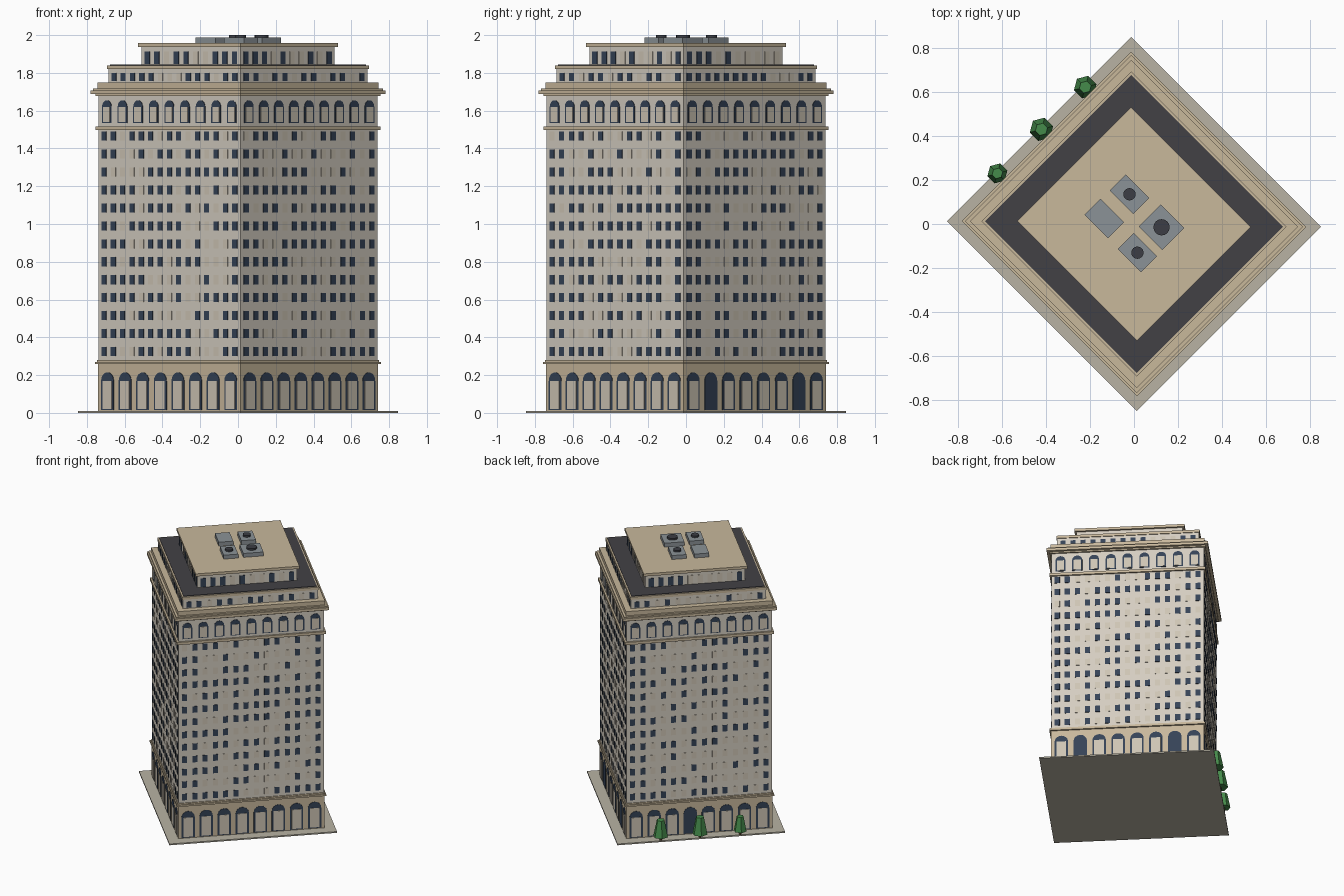
import bpy, bmesh, math, random
from mathutils import Matrix, Vector

if "Cube" in bpy.data.objects:
    bpy.data.objects.remove(bpy.data.objects["Cube"])

random.seed(4)
TURN = Matrix.Rotation(math.radians(45), 4, 'Z')   # whole block stands diagonally
R2 = math.sqrt(2)


def mat(name, r, g, b):
    m = bpy.data.materials.new(name)
    m.diffuse_color = (r, g, b, 1)
    m.use_nodes = True
    m.node_tree.nodes["Principled BSDF"].inputs["Base Color"].default_value = m.diffuse_color
    return m


WALL = mat("pale_stone", 0.66, 0.61, 0.53)
TAN = mat("tan_stone", 0.58, 0.48, 0.33)
GLASS = mat("dark_glass", 0.035, 0.055, 0.095)
LIT = mat("pale_blind", 0.62, 0.56, 0.46)
ROOF = mat("dark_roof", 0.055, 0.053, 0.06)
PAVE = mat("paving", 0.48, 0.45, 0.37)
METAL = mat("grey_metal", 0.26, 0.29, 0.31)
FAN = mat("dark_metal", 0.045, 0.048, 0.058)
LEAF = mat("leaf_green", 0.06, 0.26, 0.07)
BARK = mat("bark", 0.12, 0.07, 0.035)


def finish(bm, name, material):
    bm.transform(TURN)
    bmesh.ops.recalc_face_normals(bm, faces=bm.faces)
    me = bpy.data.meshes.new(name)
    bm.to_mesh(me)
    bm.free()
    ob = bpy.data.objects.new(name, me)
    me.materials.append(material)
    bpy.context.collection.objects.link(ob)
    return ob


def halves(d):
    """Half sizes of a tier from its half diagonal (slightly oblong plan)."""
    return d / R2 - 0.009, d / R2 + 0.009


def add_box(bm, c, s, m=Matrix()):
    bmesh.ops.create_cube(bm, size=1, matrix=m @ Matrix.Translation(c) @ Matrix.Diagonal((*s, 1)))


def tier(name, d, z0, z1, material):
    hu, hv = halves(d)
    bm = bmesh.new()
    add_box(bm, (0, 0, (z0 + z1) / 2), (2 * hu, 2 * hv, z1 - z0))
    finish(bm, name, material)


def add_cone(bm, x, y, z0, z1, r1, r2, n):
    bmesh.ops.create_cone(bm, cap_ends=True, segments=n, radius1=r1, radius2=r2, depth=z1 - z0,
                          matrix=Matrix.Translation((x, y, (z0 + z1) / 2)))


def sides(d):
    """For each wall: index, matrix (x along wall, -y outward), wall width."""
    hu, hv = halves(d)
    for k in range(4):
        dist, width = (hv, 2 * hu) if k % 2 == 0 else (hu, 2 * hv)
        yield k, Matrix.Rotation(k * math.pi / 2, 4, 'Z') @ Matrix.Translation((0, -dist, 0)), width


def add_arch(bm, m, x, z0, z1, w, depth):
    r = w / 2
    pts = [(x - r, z0), (x + r, z0)]
    pts += [(x + r * math.cos(a * math.pi / 8), z1 - r + r * math.sin(a * math.pi / 8)) for a in range(9)]
    f = bm.faces.new([bm.verts.new(m @ Vector((px, 0.002, pz))) for px, pz in pts])
    ext = bmesh.ops.extrude_face_region(bm, geom=[f])
    shift = m.to_3x3() @ Vector((0, -depth - 0.002, 0))
    bmesh.ops.translate(bm, vec=shift, verts=[v for v in ext["geom"] if isinstance(v, bmesh.types.BMVert)])


def arcade(name, d, n, z0, z1, w, panel_w, doors=()):
    dark, pale = bmesh.new(), bmesh.new()
    for k, m, width in sides(d):
        for i in range(n):
            x = (i + 0.5 - n / 2) * (width - 0.01) / n
            add_arch(dark, m, x, z0, z1, w, 0.003)
            if (k, i) not in doors:
                top = z1 - w / 2
                add_box(pale, (x, -0.002, (z0 + 0.006 + top) / 2), (panel_w, 0.007, top - z0 - 0.006), m)
    finish(dark, name + "_arches", GLASS)
    finish(pale, name + "_panels", LIT)


def windows(name, d, counts, rows, w, h):
    dark, pale = bmesh.new(), bmesh.new()
    for k, m, width in sides(d):
        n = counts[k % 2]
        for z in rows:
            for i in range(n):
                x = (i + 0.5 - n / 2) * (width - 0.012) / n
                edge = i < 2 or i == n - 1
                is_dark = random.random() < (0.95 if edge else 0.58)
                add_box(dark if is_dark else pale, (x, 0, z), (w, 0.006 if is_dark else 0.004, h), m)
    finish(dark, name + "_dark_windows", GLASS)
    finish(pale, name + "_pale_windows", LIT)


# paving slab, stone tiers and cornices, from the ground up
for name, d, z0, z1, material in [
    ("paving_slab", 0.848, 0.0, 0.01, PAVE),
    ("ground_storey", 0.74, 0.01, 0.26, TAN),
    ("base_cornice", 0.757, 0.258, 0.27, TAN),
    ("base_cornice_step", 0.747, 0.27, 0.28, TAN),
    ("main_shaft", 0.738, 0.28, 1.50, WALL),
    ("belt_course", 0.755, 1.497, 1.517, TAN),
    ("arcade_storey", 0.738, 1.517, 1.68, WALL),
    ("cornice_lower", 0.755, 1.678, 1.688, TAN),
    ("cornice_ledge", 0.782, 1.688, 1.708, TAN),
    ("cornice_cap", 0.768, 1.708, 1.718, TAN),
    ("cornice_parapet", 0.745, 1.718, 1.75, TAN),
    ("setback_storey", 0.685, 1.75, 1.822, WALL),
    ("setback_coping", 0.693, 1.82, 1.84, TAN),
    ("setback_roof", 0.677, 1.838, 1.844, ROOF),
    ("penthouse", 0.51, 1.84, 1.937, WALL),
    ("penthouse_roof", 0.53, 1.937, 1.957, TAN),
]:
    tier(name, d, z0, z1, material)

# arched openings, with doors on two walls
arcade("ground", 0.74, 8, 0.015, 0.215, 0.094, 0.068, doors={(1, 1), (1, 6), (2, 3)})
arcade("upper", 0.738, 9, 1.535, 1.655, 0.07, 0.05)

# rows of rectangular windows
windows("shaft", 0.738, (14, 15), [0.325 + 0.095 * j for j in range(13)], 0.035, 0.048)
windows("setback", 0.685, (13, 14), [1.778], 0.035, 0.044)
windows("penthouse", 0.51, (10, 10), [1.88], 0.037, 0.066)

# rooftop machinery
units, fans = bmesh.new(), bmesh.new()
for x, y, sx, r in [(0.081, 0.11, 0.103, 0.028), (-0.078, 0.113, 0.103, 0),
                    (0.078, -0.099, 0.142, 0.037), (-0.081, -0.103, 0.103, 0.028)]:
    add_box(units, (x, y, 1.971), (sx, 0.15, 0.032))
    if r:
        add_cone(fans, x, y, 1.985, 2.0, r, r, 16)
finish(units, "roof_units", METAL)
finish(fans, "roof_fans", FAN)

# street trees along the back-left wall
leaves, trunks = bmesh.new(), bmesh.new()
for x, y, s in [(0.283, 0.596, 1.0), (0.007, 0.601, 1.03), (-0.276, 0.601, 0.88)]:
    add_cone(trunks, x, y, 0.008, 0.05, 0.009, 0.008, 6)
    add_cone(leaves, x, y, 0.04, 0.04 + 0.125 * s, 0.053 * s, 0.028 * s, 6)
finish(leaves, "tree_crowns", LEAF)
finish(trunks, "tree_trunks", BARK)
